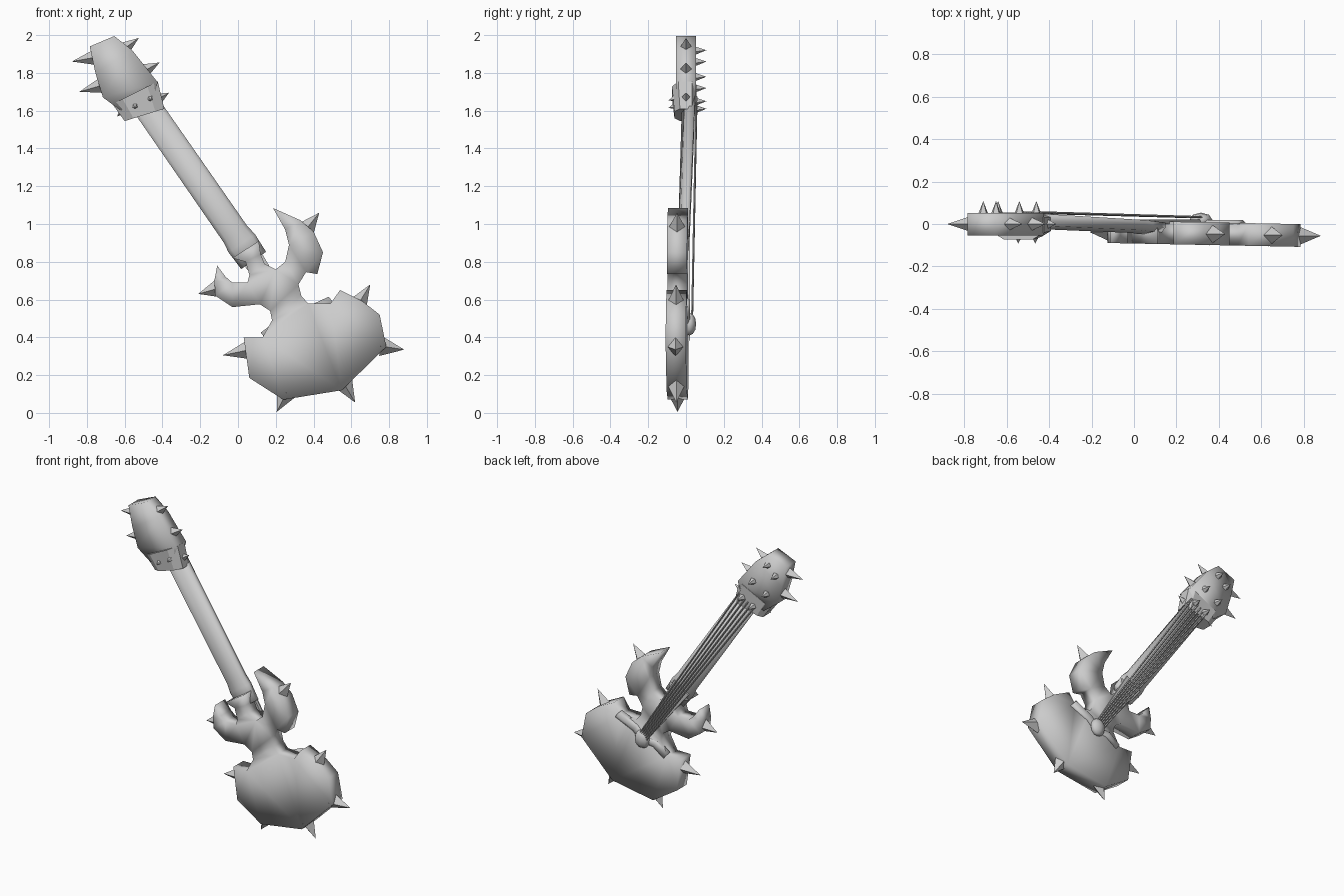
import bpy, bmesh, math
from mathutils import Vector, Matrix

cube = bpy.data.objects.get("Cube")
if cube:
    bpy.data.objects.remove(cube, do_unlink=True)

grey = bpy.data.materials.new("plain_grey")
grey.use_nodes = True
grey.diffuse_color = (0.6, 0.6, 0.6, 1)
grey.node_tree.nodes["Principled BSDF"].inputs["Base Color"].default_value = (0.6, 0.6, 0.6, 1)

# Frame of the slanted neck: origin at the lower end, axis towards the head
BASE = Vector((0.06, 0, 0.84))
AXIS = Vector((-0.57, 0, 0.822)).normalized()
SIDE = Vector((AXIS.z, 0, -AXIS.x))


def along(t, s, y):
    return BASE + AXIS * t + SIDE * s + Vector((0, y, 0))


def finish(name, bm, smooth=True):
    bmesh.ops.recalc_face_normals(bm, faces=bm.faces)
    bmesh.ops.triangulate(bm, faces=[f for f in bm.faces if len(f.verts) > 4])
    mesh = bpy.data.meshes.new(name)
    bm.to_mesh(mesh)
    bm.free()
    mesh.materials.append(grey)
    for p in mesh.polygons:
        p.use_smooth = smooth
    ob = bpy.data.objects.new(name, mesh)
    bpy.context.collection.objects.link(ob)
    return ob


def loft(name, rings, smooth=True):
    """Skin a list of equal-length point rings and cap both ends."""
    bm = bmesh.new()
    loops = [[bm.verts.new(p) for p in ring] for ring in rings]
    n = len(loops[0])
    for a, b in zip(loops, loops[1:]):
        for i in range(n):
            j = (i + 1) % n
            bm.faces.new((a[i], a[j], b[j], b[i]))
    bm.faces.new(loops[0])
    bm.faces.new(loops[-1])
    return finish(name, bm, smooth)


def slab(name, outline, front, back, tilt=0.0):
    rings = [[(x, y - tilt * x, z) for x, z in outline] for y in (front, back)]
    return loft(name, rings)


def spike(name, base, tip, r, sides=4):
    base, tip = Vector(base), Vector(tip)
    d = tip - base
    root = base - d.normalized() * 0.025
    bm = bmesh.new()
    bmesh.ops.create_cone(bm, cap_ends=True, segments=sides, radius1=r, radius2=0,
                          depth=(tip - root).length)
    # keep one diamond diagonal along y
    z = d.normalized()
    y = Vector((0, 1, 0)) if abs(z.y) < 0.9 else AXIS
    x = y.cross(z).normalized()
    y = z.cross(x)
    rot = Matrix((x, y, z)).transposed().to_4x4()
    bm.transform(Matrix.Translation((root + tip) / 2) @ rot)
    finish(name, bm, False)


# Body with two horns, a waist and a broad lower bout
body = [(-0.03, 0.82), (0.11, 0.91), (0.12, 0.84), (0.14, 0.79), (0.20, 0.76),
        (0.25, 0.80), (0.27, 0.89), (0.25, 0.97), (0.185, 1.085), (0.33, 1.02),
        (0.40, 0.96), (0.45, 0.85), (0.42, 0.735), (0.36, 0.745), (0.32, 0.68),
        (0.335, 0.62), (0.37, 0.58), (0.49, 0.58), (0.54, 0.65), (0.66, 0.59),
        (0.75, 0.52), (0.785, 0.35), (0.55, 0.12), (0.24, 0.07), (0.06, 0.185),
        (0.03, 0.40), (0.13, 0.40), (0.18, 0.49), (0.17, 0.54), (0.115, 0.575),
        (-0.03, 0.56), (-0.12, 0.62), (-0.125, 0.70), (-0.11, 0.78), (-0.065, 0.72),
        (-0.03, 0.69), (0.05, 0.69), (0.06, 0.73), (0.04, 0.80)]
slab("body", body, -0.092, 0.015, 0.02)

# Low curved ridge across the back of the body
ridge = [(0.14, 0.40), (0.22, 0.46), (0.31, 0.47), (0.37, 0.53), (0.50, 0.59)]
rings = []
for x, z in ridge:
    rings.append([(x + 0.02 * u, y, z - 0.025 * u)
                  for u, y in ((-1, 0), (-0.3, 0.02), (0.6, 0.02), (1.6, 0))])
loft("back_ridge", rings)

# Neck: flat towards the strings, rounded on the front
section = [(-1, 0.9), (-1, 0.1), (-0.75, -0.6), (0, -1), (0.75, -0.6), (1, 0.1), (1, 0.9)]
stations = [(-0.04, 0.08, -0.02, 0.03), (0.07, 0.085, -0.015, 0.032),
            (0.13, 0.076, -0.01, 0.032), (0.97, 0.074, 0.015, 0.037)]
loft("neck", [[along(t, s * w, c + y * d) for s, y in section] for t, w, c, d in stations])

# Fretboard tongue running over the body to the bridge
loft("fretboard", [[along(t, s * w, y) for s, y in ((-1, lo), (1, lo), (1, hi), (-1, hi))]
                   for t, w, lo, hi in ((-0.40, 0.03, 0, 0.02), (0.07, 0.065, 0, 0.022))], False)

# Strings
for i in range(6):
    k = (i - 2.5) / 2.5
    ring = [(math.cos(a * math.tau / 4) * 0.005, math.sin(a * math.tau / 4) * 0.005)
            for a in range(4)]
    loft(f"string_{i + 1}", [[along(t, k * w + s, y + h) for s, h in ring]
                             for t, w, y in ((-0.43, 0.03, 0.032), (0.97, 0.066, 0.055))], False)

# Bridge knob
bm = bmesh.new()
bmesh.ops.create_uvsphere(bm, u_segments=8, v_segments=6, radius=0.055)
bm.transform(Matrix.Translation((0.315, 0.018, 0.47)) @ Matrix.Diagonal((1, 0.65, 1.1, 1)))
finish("bridge", bm)

# Head
head = [(-0.785, 1.94), (-0.655, 1.995), (-0.56, 1.92), (-0.425, 1.75), (-0.45, 1.66),
        (-0.62, 1.60), (-0.715, 1.67), (-0.755, 1.80)]
slab("head", head, -0.053, 0.052)


# Collar: faceted cuff, wider at the top, leaning with the neck
def cuff(left, right, centre_y, depth):
    left, right = Vector((left[0], 0, left[1])), Vector((right[0], 0, right[1]))
    mid, half = (left + right) / 2, (right - left) / 2
    return [mid + half * u + Vector((0, centre_y + v * depth, 0))
            for u, v in ((-1, -0.5), (-0.55, -1), (0.55, -1), (1, -0.5),
                         (1, 0.6), (0.7, 0.95), (-0.7, 0.95), (-1, 0.6))]


collar = loft("collar", [cuff((-0.665, 1.635), (-0.425, 1.755), -0.008, 0.066),
                         cuff((-0.60, 1.545), (-0.39, 1.61), -0.003, 0.058)], False)

# Spikes around the edges: base x, z, tip x, z
rim_spikes = {
    "head": [(-0.77, 1.88, -0.88, 1.86), (-0.735, 1.73, -0.84, 1.70),
             (-0.60, 1.93, -0.525, 1.985), (-0.49, 1.815, -0.415, 1.855)],
    "horn": [(0.37, 0.985, 0.43, 1.06), (-0.12, 0.655, -0.21, 0.63)],
    "body": [(0.645, 0.59, 0.70, 0.68), (0.78, 0.35, 0.88, 0.335),
             (0.57, 0.14, 0.62, 0.055), (0.245, 0.085, 0.205, 0.005),
             (0.04, 0.33, -0.08, 0.305)],
    "collar": [(-0.61, 1.60, -0.64, 1.57), (-0.41, 1.67, -0.365, 1.695)]}
for part, items in rim_spikes.items():
    r = {"head": 0.045, "collar": 0.035}.get(part, 0.053)
    for i, (x, z, tx, tz) in enumerate(items):
        y = 0.0 if part in ("head", "collar") else -0.04 - 0.02 * x
        spike(f"{part}_spike_{i + 1}", (x, y, z), (tx, y, tz), r)

# Studs on the back of the head and collar, and on the collar front
for i, (x, z) in enumerate([(-0.65, 1.92), (-0.71, 1.86), (-0.54, 1.78), (-0.64, 1.72),
                            (-0.46, 1.65), (-0.54, 1.61)]):
    spike(f"back_stud_{i + 1}", (x, 0.05, z), (x, 0.108, z), 0.034, 5)
for i, (x, z) in enumerate([(-0.545, 1.625), (-0.465, 1.665)]):
    spike(f"front_stud_{i + 1}", (x, -0.06, z), (x, -0.092, z - 0.01), 0.032, 5)
